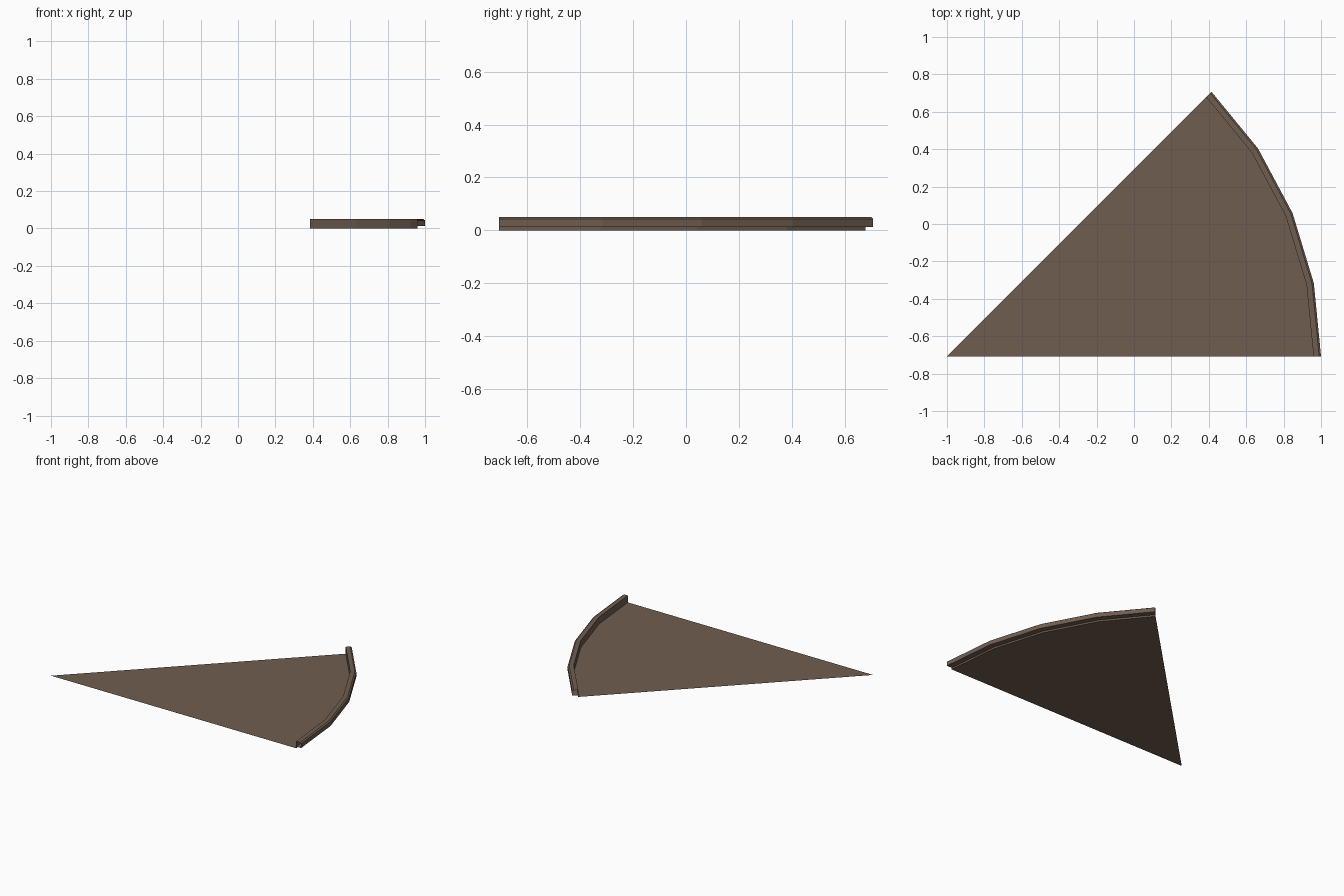
import bpy, bmesh, math

if "Cube" in bpy.data.objects:
    bpy.data.objects.remove(bpy.data.objects["Cube"])

APEX = (-1.0, -0.7071)      # pivot point of the 45 degree wedge
SEGS = 4                    # facets along the arc
ANGLES = [math.radians(45) * i / SEGS for i in range(SEGS + 1)]


def material(name, rgb):
    m = bpy.data.materials.new(name)
    m.diffuse_color = (*rgb, 1)
    m.use_nodes = True
    m.node_tree.nodes["Principled BSDF"].inputs["Base Color"].default_value = m.diffuse_color
    return m


def polar(r, a, z):
    return (APEX[0] + r * math.cos(a), APEX[1] + r * math.sin(a), z)


def finish(name, bm, mat):
    me = bpy.data.meshes.new(name)
    bm.to_mesh(me)
    bm.free()
    me.materials.append(mat)
    ob = bpy.data.objects.new(name, me)
    bpy.context.collection.objects.link(ob)
    return ob


brown = material("dull brown", (0.16, 0.11, 0.08))

# Thin floor sector at ground level
bm = bmesh.new()
tip = bm.verts.new((*APEX, 0))
arc = [bm.verts.new(polar(1.96, a, 0)) for a in ANGLES]
for p, q in zip(arc, arc[1:]):
    bm.faces.new((tip, p, q))
bmesh.ops.dissolve_limit(bm, angle_limit=0.01, verts=bm.verts, edges=bm.edges)
finish("floor_sector", bm, brown)

# Kerb: stepped foot, outer wall, bevelled top edge and inner wall, open ends
profile = [(1.96, 0), (1.96, 0.012), (2.0, 0.012), (2.0, 0.043),
           (1.99, 0.05), (1.96, 0.05), (1.96, 0.012)]
bm = bmesh.new()
rings = [[bm.verts.new(polar(r, a, z)) for r, z in profile] for a in ANGLES]
for A, B in zip(rings, rings[1:]):
    for i in range(len(profile) - 1):
        bm.faces.new((A[i], B[i], B[i + 1], A[i + 1]))
bmesh.ops.remove_doubles(bm, verts=bm.verts, dist=1e-5)
finish("curved_kerb", bm, brown)
